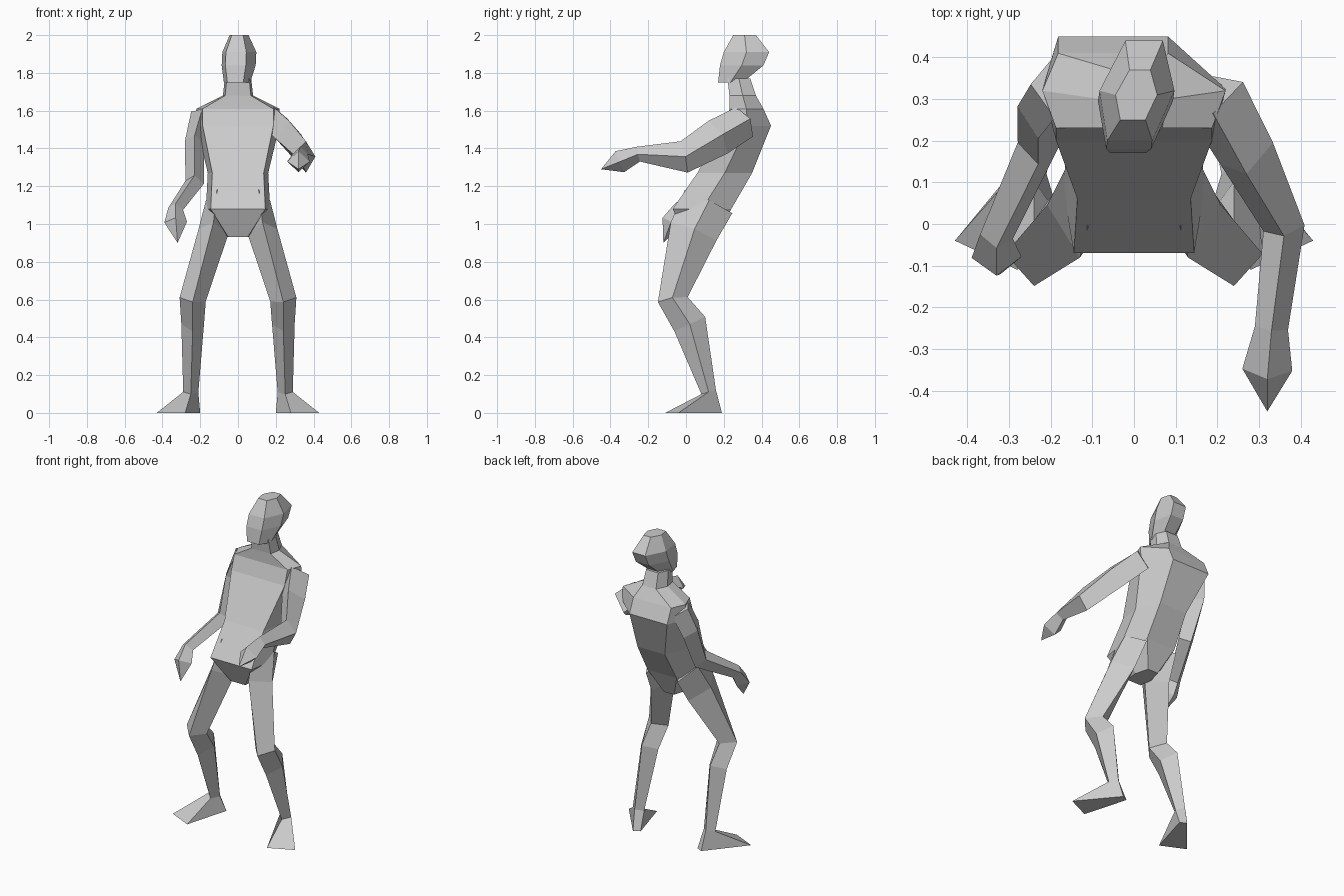
import bpy
import bmesh
from mathutils import Vector

# Remove the default object
default_cube = bpy.data.objects.get("Cube")
if default_cube:
    bpy.data.objects.remove(default_cube, do_unlink=True)

# Single matte grey for the whole figure
grey = bpy.data.materials.new("plain_grey")
grey.use_nodes = True
tone = (0.6, 0.6, 0.6, 1)
grey.diffuse_color = tone
grey.node_tree.nodes["Principled BSDF"].inputs["Base Color"].default_value = tone


def loft(name, rings):
    """Skin equal-length point rings, close the ends and merge pointed tips."""
    bm = bmesh.new()
    loops = [[bm.verts.new(point) for point in ring] for ring in rings]
    for lower, upper in zip(loops, loops[1:]):
        for i in range(len(lower)):
            bm.faces.new((lower[i - 1], lower[i], upper[i], upper[i - 1]))
    bm.faces.new(loops[0])
    bm.faces.new(loops[-1])
    bmesh.ops.remove_doubles(bm, verts=bm.verts[:], dist=0.001)
    bmesh.ops.recalc_face_normals(bm, faces=bm.faces[:])
    mesh = bpy.data.meshes.new(name)
    bm.to_mesh(mesh)
    bm.free()
    mesh.materials.append(grey)
    part = bpy.data.objects.new(name, mesh)
    bpy.context.scene.collection.objects.link(part)
    return part


def level_ring(height, half_width, front, back, front_ratio, back_ratio):
    """Six-sided level section: a front edge, two side corners, a back edge."""
    middle = (front + back) / 2
    half = [
        (half_width * front_ratio, front),
        (half_width, middle),
        (half_width * back_ratio, back),
    ]
    full = half + [(-x, y) for x, y in reversed(half)]
    return [Vector((x, y, height)) for x, y in full]


def limb_rings(joints):
    """Diamond sections set square to the path through the joints."""
    centres = [Vector(joint[:3]) for joint in joints]
    last = len(centres) - 1
    rings = []
    for i, (centre, joint) in enumerate(zip(centres, joints)):
        width, depth = joint[3:]
        along = Vector()
        if i > 0:
            along += (centre - centres[i - 1]).normalized()
        if i < last:
            along += (centres[i + 1] - centre).normalized()
        along.normalize()
        forward = along.cross(Vector((1, 0, 0))).normalized()
        across = forward.cross(along)
        rings.append([
            centre + forward * depth,
            centre + across * width,
            centre - forward * depth,
            centre - across * width,
        ])
    return rings


def flip(rings):
    """Mirror rings to the other side of the body."""
    return [[Vector((-p.x, p.y, p.z)) for p in ring] for ring in rings]


# Torso and neck: height, half width, front, back
torso_levels = [
    (.93, .06, 0, .17),
    (1.08, .17, -.07, .24),
    (1.27, .16, .06, .35),
    (1.52, .22, .2, .45),
    (1.61, .22, .23, .41),
    (1.68, .08, .23, .37),
    (1.77, .07, .22, .34),
]
torso = loft("torso", [level_ring(*level, .85, .6) for level in torso_levels])
# Upper back twists towards the right shoulder
for vert in torso.data.vertices:
    if vert.co.y > .4:
        vert.co.x -= .05

# Head: same columns, turned very slightly to one side
head_levels = [
    (1.75, .07, .17, .3),
    (1.84, .09, .18, .41),
    (1.91, .09, .2, .44),
    (2, .05, .25, .37),
]
head = loft("head", [level_ring(*level, .6, .5) for level in head_levels])
for vert in head.data.vertices:
    vert.co.x += (vert.co.y - .27) / 7

# Legs: joint centre, half width, half depth, from hip to ankle
leg = limb_rings([
    (.11, .12, 1.12, .06, .14),
    (.13, .04, .96, .08, .13),
    (.24, -.07, .6, .07, .08),
    (.24, .02, .47, .06, .09),
    (.25, .12, .11, .04, .04),
])

# Feet: ankle section down to a flat, splayed sole
sole = [(.28, -.11), (.43, -.04), (.24, .19), (.2, .17)]
foot = [leg[-1], [Vector((x, y, 0)) for x, y in sole]]

for name, rings in (("leg", leg), ("foot", foot)):
    loft("left_" + name, rings)
    loft("right_" + name, flip(rings))

# Left arm and hand, reaching forward: same columns as the legs
left_arm = limb_rings([
    (.19, .31, 1.54, .08, .09),
    (.27, .17, 1.46, .07, .1),
    (.36, -.01, 1.355, .05, .085),
    (.33, -.25, 1.37, .04, .04),
    (.32, -.35, 1.33, .06, .06),
    (.32, -.45, 1.29, 0, 0),
])
loft("left_arm", left_arm)

# Right arm and hand, hanging with a bent elbow
right_arm = limb_rings([
    (-.19, .33, 1.58, .06, .08),
    (-.23, .28, 1.44, .05, .08),
    (-.23, .19, 1.22, .05, .06),
    (-.33, -.03, 1.08, .04, .04),
    (-.33, -.08, 1.01, .06, .05),
    (-.32, -.12, .9, 0, 0),
])
loft("right_arm", right_arm)
